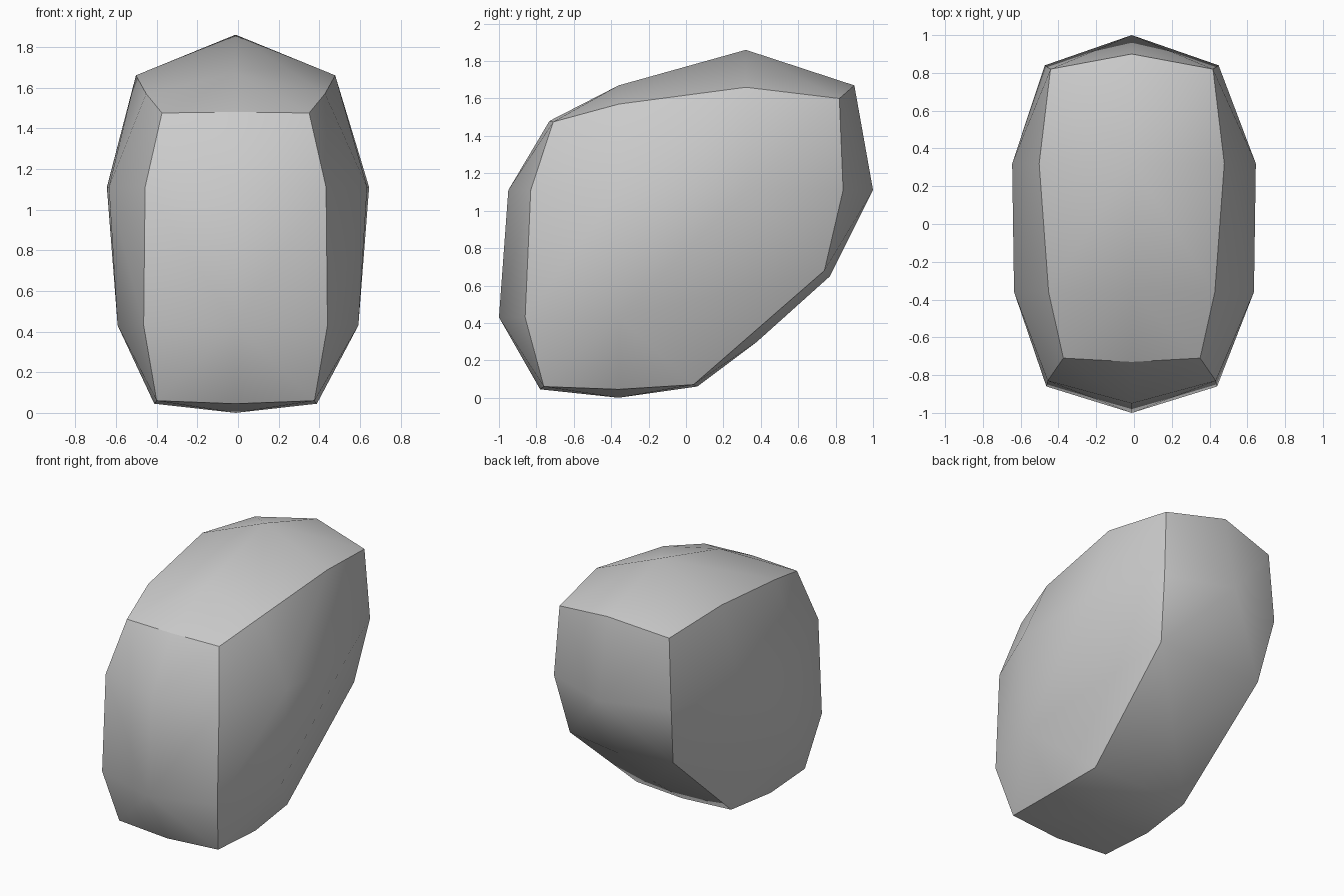
import bpy, bmesh, math

cube = bpy.data.objects.get("Cube")
if cube:
    bpy.data.objects.remove(cube, do_unlink=True)

# One plain grey
grey = bpy.data.materials.new("stone_grey")
colour = (0.6, 0.6, 0.6, 1.0)
grey.diffuse_color = colour
grey.use_nodes = True
grey.node_tree.nodes["Principled BSDF"].inputs["Base Color"].default_value = colour

SHIFT = -0.012  # the ridges sit slightly off the middle

# Corner ridges bordering the two flanks: half width, y, z
rim = [
    (0.362, -0.71, 1.475), (0.44, -0.36, 1.57), (0.49, 0.32, 1.66),   # top
    (0.43, 0.82, 1.60), (0.46, 0.84, 1.11), (0.405, 0.74, 0.68),      # back
    (0.37, 0.04, 0.07), (0.40, -0.36, 0.045), (0.388, -0.76, 0.06),   # bottom
    (0.452, -0.86, 0.43), (0.445, -0.83, 1.11),                       # front
]
# Bulge of each flank
flank = [(0.635, -0.36, 1.11), (0.645, 0.32, 1.11), (0.592, -0.36, 0.43)]
# Centre line: y, z
spine = [
    (-0.73, 1.48), (-0.36, 1.67), (0.32, 1.86), (0.90, 1.67),
    (1.00, 1.11), (0.77, 0.65), (0.38, 0.30), (0.06, 0.06),
    (-0.36, 0.0), (-0.78, 0.045), (-1.00, 0.43), (-0.95, 1.11),
]

# Wrap the sections in one faceted convex skin
bm = bmesh.new()
for side in (-1, 1):
    for x, y, z in rim:
        bm.verts.new((side * x + SHIFT, y, z))
    for x, y, z in flank:
        bm.verts.new((side * x, y, z))
for y, z in spine:
    bm.verts.new((SHIFT, y, z))
bmesh.ops.convex_hull(bm, input=bm.verts[:])
loose = [v for v in bm.verts if not v.link_faces]
bmesh.ops.delete(bm, geom=loose, context="VERTS")
bmesh.ops.recalc_face_normals(bm, faces=bm.faces[:])

mesh = bpy.data.meshes.new("rock_body")
bm.to_mesh(mesh)
bm.free()
mesh.materials.append(grey)
rock = bpy.data.objects.new("rock_body", mesh)
bpy.context.collection.objects.link(rock)

# Soft facets with crisp ridges
bpy.ops.object.select_all(action="DESELECT")
rock.select_set(True)
bpy.context.view_layer.objects.active = rock
bpy.ops.object.shade_smooth_by_angle(angle=math.radians(30))
